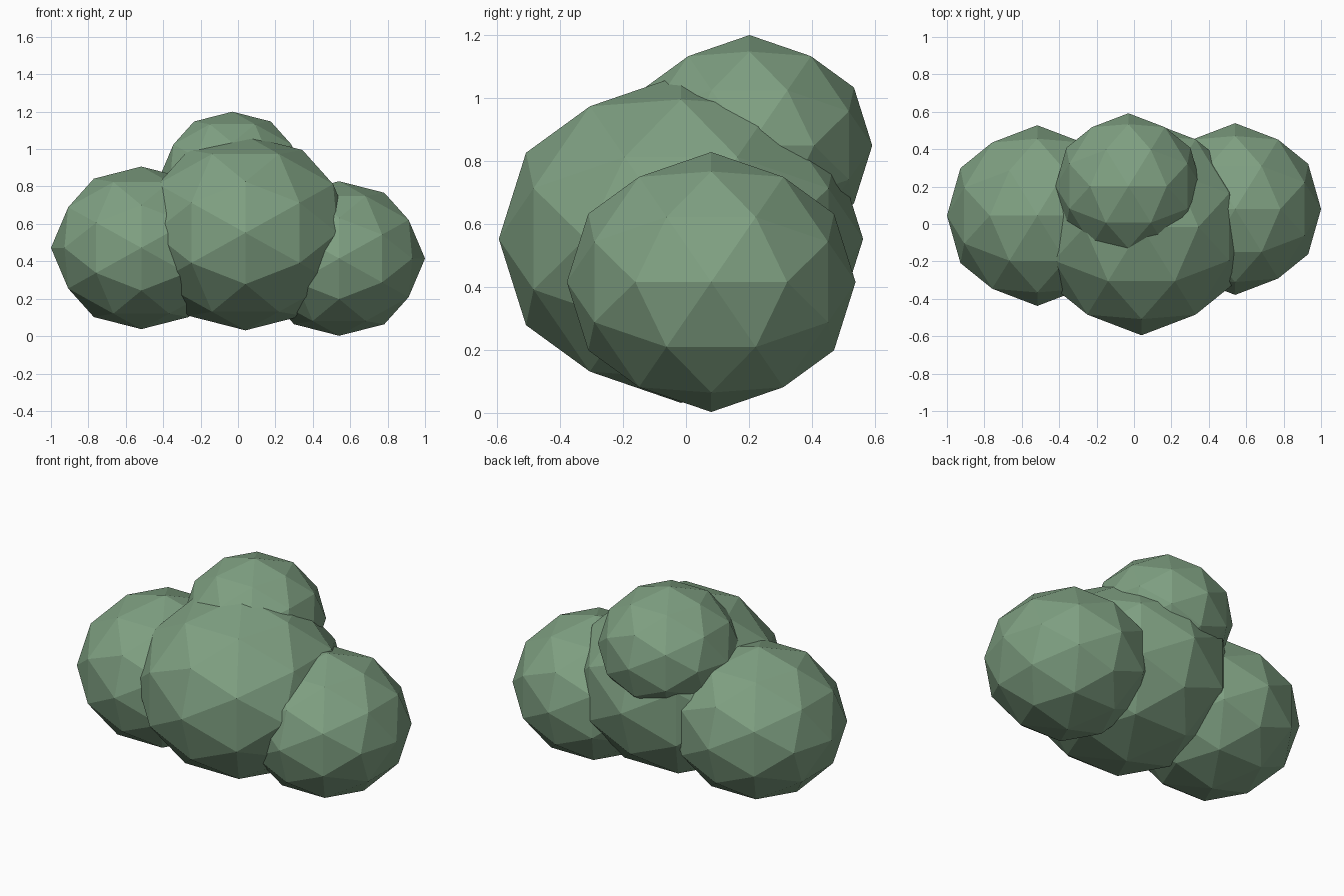
import bpy, bmesh
from itertools import combinations
from mathutils import Vector

if "Cube" in bpy.data.objects:
    bpy.data.objects.remove(bpy.data.objects["Cube"])

green = bpy.data.materials.new("leaf green")
green.diffuse_color = (0.212, 0.352, 0.223, 1)
green.use_nodes = True
green.node_tree.nodes["Principled BSDF"].inputs["Base Color"].default_value = green.diffuse_color

# Unit 80-sided ball: icosahedron corners plus edge midpoints, aligned to the axes
T = (1 + 5 ** 0.5) / 2
corners = []
for a in (-1, 1):
    for b in (-T, T):
        corners += [Vector(v).normalized() for v in ((a, 0, b), (0, b, a), (b, a, 0))]
middles = [(p + q).normalized() for p, q in combinations(corners, 2) if p.dot(q) > 0.4]


def leaf_ball(name, centre, radius):
    """Flat-shaded low-poly ball, slightly squashed in height."""
    bm = bmesh.new()
    for v in corners + middles:
        bm.verts.new((v.x * radius, v.y * radius, v.z * radius * 0.9))
    bmesh.ops.convex_hull(bm, input=bm.verts[:])
    bmesh.ops.recalc_face_normals(bm, faces=bm.faces[:])
    mesh = bpy.data.meshes.new(name)
    bm.to_mesh(mesh)
    bm.free()
    mesh.materials.append(green)
    obj = bpy.data.objects.new(name, mesh)
    obj.location = centre
    bpy.context.collection.objects.link(obj)


# Bush made of four overlapping clumps
leaf_ball("main_clump", (0.04, -0.016, 0.552), 0.579)
leaf_ball("left_clump", (-0.517, 0.045, 0.472), 0.483)
leaf_ball("right_clump", (0.541, 0.08, 0.415), 0.459)
leaf_ball("back_top_clump", (-0.03, 0.202, 0.849), 0.39)
